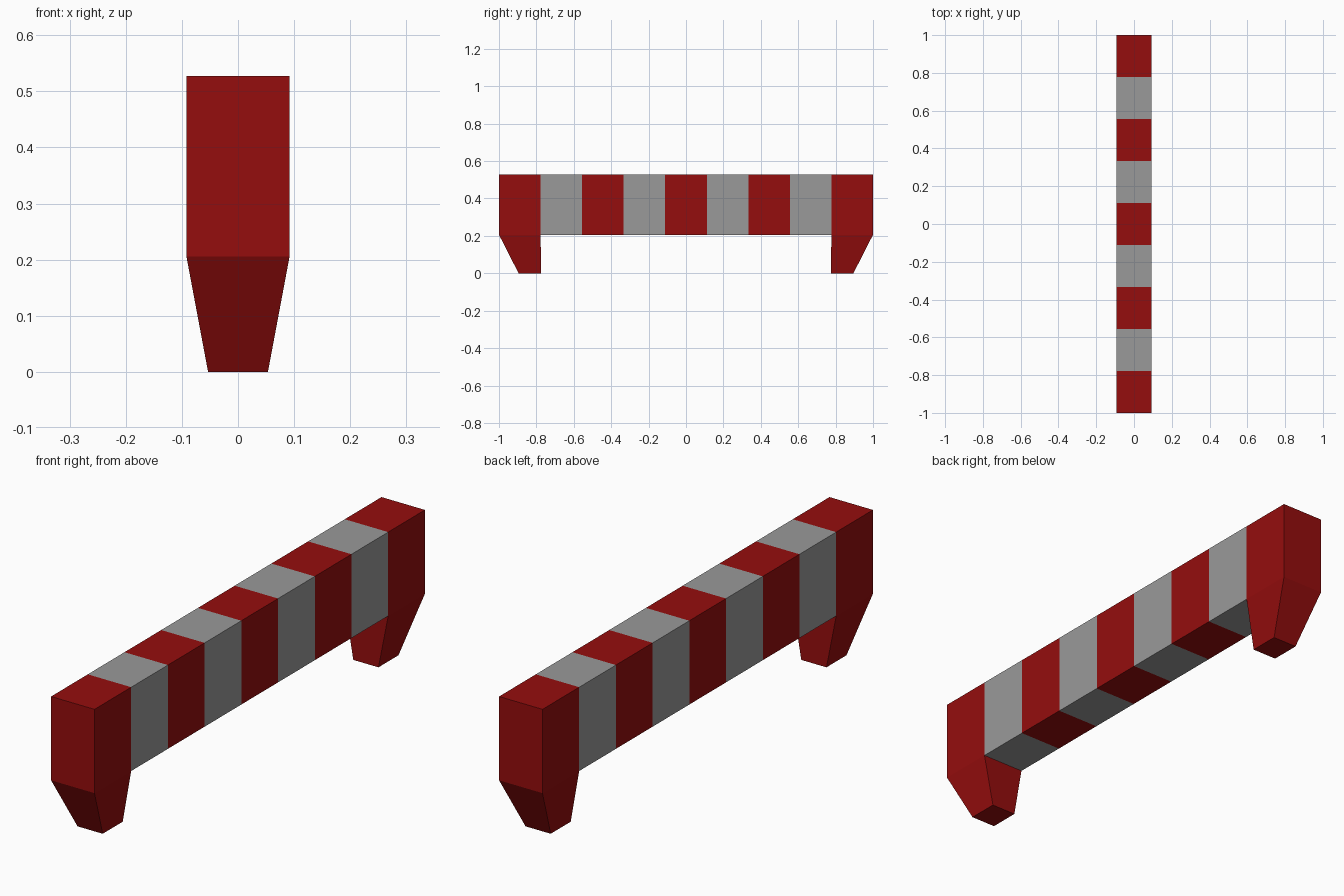
import bpy
import bmesh
from mathutils import Vector

cube = bpy.data.objects.get("Cube")
if cube:
    bpy.data.objects.remove(cube, do_unlink=True)

HALF_WIDTH, BOTTOM, TOP = 0.092, 0.206, 0.527
STRIPES = 9
STEP = 2 / STRIPES


def make_material(name, color):
    mat = bpy.data.materials.new(name)
    mat.use_nodes = True
    mat.diffuse_color = color
    mat.node_tree.nodes["Principled BSDF"].inputs["Base Color"].default_value = color
    return mat


red = make_material("barrier red", (0.30, 0.004, 0.004, 1))
grey = make_material("stripe grey", (0.32, 0.32, 0.32, 1))

# Beam: a box cut crosswise into equal stripes
bm = bmesh.new()
bmesh.ops.create_cube(bm, size=1)
for v in bm.verts:
    v.co = Vector((v.co.x * 2 * HALF_WIDTH, v.co.y * 2,
                   TOP if v.co.z > 0 else BOTTOM))
for i in range(1, STRIPES):
    bmesh.ops.bisect_plane(bm, geom=bm.verts[:] + bm.edges[:] + bm.faces[:],
                           plane_co=(0, -1 + i * STEP, 0), plane_no=(0, 1, 0))

# Alternate the colours along the beam, red at both ends
for f in bm.faces:
    stripe = int((f.calc_center_median().y + 1) / STEP)
    f.material_index = min(stripe, STRIPES - 1) % 2

# Feet: extrude the underside of each end stripe down to a tapered tip
bm.normal_update()
feet = [f for f in bm.faces if f.normal.z < -0.9
        and abs(f.calc_center_median().y) > 1 - STEP]
for face in feet:
    side = 1 if face.calc_center_median().y > 0 else -1
    tip = bmesh.ops.extrude_discrete_faces(bm, faces=[face])["faces"][0]
    for v in tip.verts:
        outer = abs(v.co.y) > 0.9
        v.co = Vector((v.co.x * 0.58, side * (0.895 if outer else 0.774), 0))

bmesh.ops.recalc_face_normals(bm, faces=bm.faces[:])
mesh = bpy.data.meshes.new("striped_barrier")
bm.to_mesh(mesh)
bm.free()
mesh.materials.append(red)
mesh.materials.append(grey)
barrier = bpy.data.objects.new("striped_barrier", mesh)
bpy.context.collection.objects.link(barrier)
